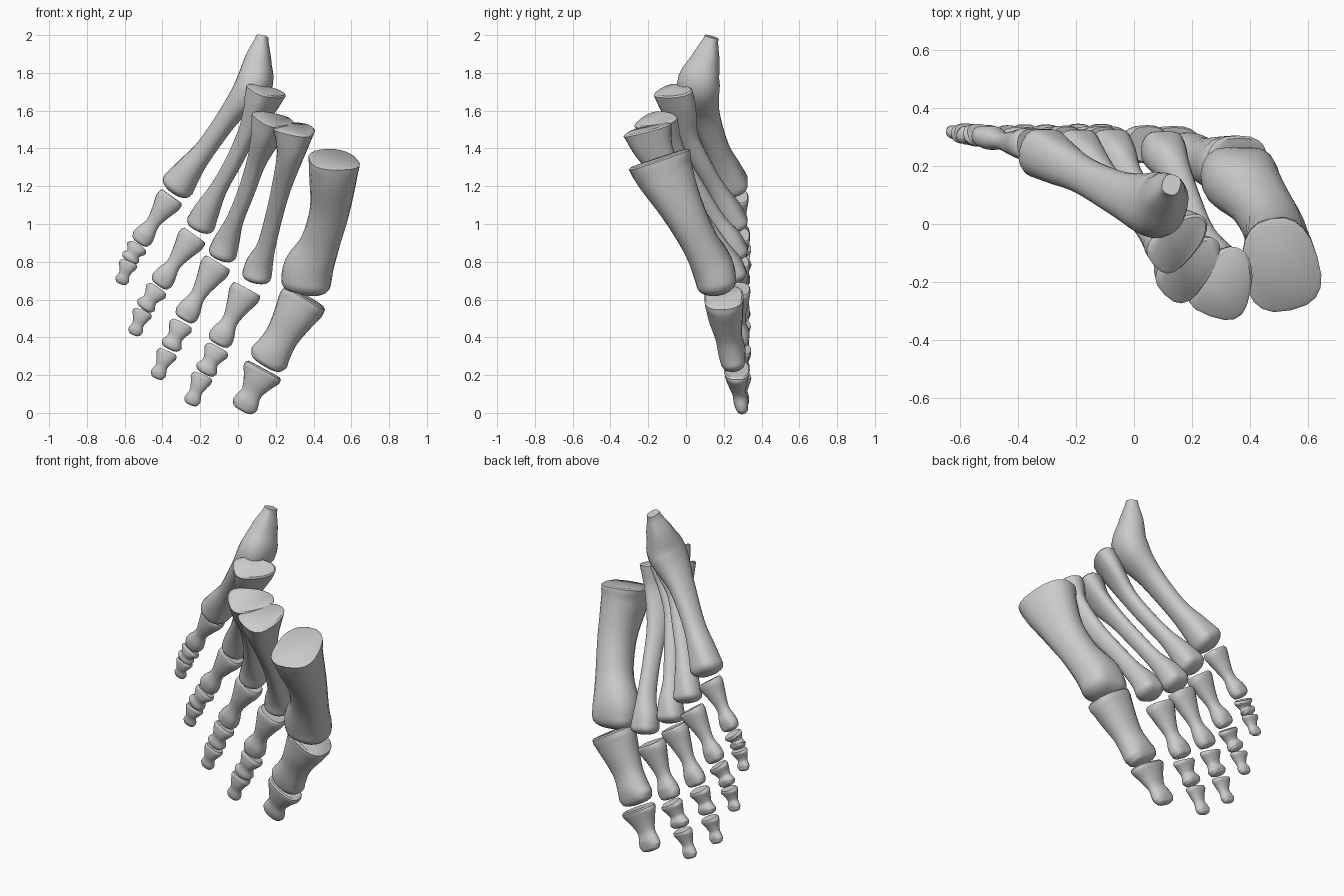
import bpy, bmesh, math
from mathutils import Vector

if "Cube" in bpy.data.objects:
    bpy.data.objects.remove(bpy.data.objects["Cube"])

SIDES = 20
STEPS = 4


def spline(a, b, c, d, t):
    return 0.5 * (2*b + (c - a)*t + (2*a - 5*b + 4*c - d)*t*t + (3*b - a - 3*c + d)*t**3)


def smooth_stations(st):
    # Catmull-Rom through the (x, y, z, half width, half depth) stations
    p = [st[0]] + list(st) + [st[-1]]
    out = []
    for i in range(1, len(p) - 2):
        for s in range(STEPS):
            out.append([spline(*(p[i + k][j] for k in (-1, 0, 1, 2)), s / STEPS) for j in range(5)])
    return out + [list(st[-1])]


def bone(name, st, roll=0, wedge=0.0, dome=0.04, cap=0.008, notch=0.16):
    """Loft elliptical rings from the proximal base to a domed distal head."""
    pts = smooth_stations(st)
    n = len(pts)
    centres = [Vector(p[:3]) for p in pts]
    rings = []
    for i, p in enumerate(pts):
        t = (centres[min(i + 1, n - 1)] - centres[max(i - 1, 0)]).normalized()
        rings.append((centres[i], t, p[3], p[4], i / (n - 1)))
    # lightly bevelled base facet
    c, t, a, b, _ = rings[0]
    rings.insert(0, (c - t * cap, t, a * 0.9, b * 0.92, 0))
    # rounded head
    c, t, a, b, _ = rings[-1]
    for k in range(1, 5):
        ang = k * math.radians(19)
        f = math.cos(ang)
        rings.append((c + t * dome * math.sin(ang), t, a * f ** 0.7, b * f, 1))
    bm = bmesh.new()
    loops = []
    for c, t, a, b, u in rings:
        r = math.radians(roll) * (1 - u)
        d = Vector((math.sin(r), math.cos(r), 0))
        d = (d - t * d.dot(t)).normalized()
        w = d.cross(t)
        power = 0.78 if u < 0.15 else 0.9
        loop = []
        for k in range(SIDES):
            th = 2 * math.pi * k / SIDES
            cs, sn = math.cos(th), math.sin(th)
            x = math.copysign(abs(cs) ** power, cs) * (1 - wedge * (1 - u) * sn)
            y = math.copysign(abs(sn) ** power, sn)
            # plantar groove between the two condyles
            if sn > 0:
                y *= 1 - notch * max(0, u - 0.7) / 0.3 * sn ** 6
            loop.append(bm.verts.new(c + w * a * x + d * b * y))
        loops.append(loop)
    for l0, l1 in zip(loops, loops[1:]):
        for k in range(SIDES):
            j = (k + 1) % SIDES
            bm.faces.new((l0[k], l0[j], l1[j], l1[k]))
    bm.faces.new(loops[0][::-1])
    bm.faces.new(loops[-1])
    bmesh.ops.recalc_face_normals(bm, faces=bm.faces)
    me = bpy.data.meshes.new(name)
    bm.to_mesh(me)
    bm.free()
    ob = bpy.data.objects.new(name, me)
    bpy.context.collection.objects.link(ob)
    bpy.ops.object.select_all(action='DESELECT')
    ob.select_set(True)
    bpy.context.view_layer.objects.active = ob
    bpy.ops.object.shade_smooth_by_angle(angle=math.radians(40))
    return ob


def phalanx(name, p0, p1, s0, s1, waist=0.58, dome=0.02):
    """Toe bone: flared base, narrow waist, knuckle end."""
    p0, p1 = Vector(p0), Vector(p1)
    st = []
    for t, f in ((0, 0.95), (0.12, 1), (0.32, (1 + waist) / 2), (0.6, waist),
                 (0.82, 0.88), (0.94, 1), (1, 0.92)):
        c = p0.lerp(p1, t)
        c.y -= 0.008 * math.sin(math.pi * t)
        w = s0[0] + (s1[0] - s0[0]) * t
        d = s0[1] + (s1[1] - s0[1]) * t
        st.append((*c, w * f, d * min(1, f + 0.08)))
    return bone(name, st, dome=dome, notch=0.2)


# Metatarsals
bone("metatarsal_1", [
    (.505, -.14, 1.34, .13, .17), (.50, -.11, 1.26, .125, .155), (.485, -.02, 1.08, .105, .115),
    (.435, .075, .90, .105, .10), (.375, .145, .77, .132, .115), (.36, .17, .69, .132, .115)],
    roll=-12, wedge=.12, dome=.065)
bone("metatarsal_2", [
    (.31, -.20, 1.50, .10, .13), (.29, -.16, 1.38, .068, .10), (.235, -.05, 1.20, .05, .06),
    (.19, .07, 1.03, .045, .05), (.15, .17, .88, .05, .055), (.115, .23, .79, .072, .07),
    (.10, .255, .73, .078, .08)], roll=20, wedge=.35)
bone("metatarsal_3", [
    (.195, -.15, 1.55, .085, .13), (.155, -.11, 1.45, .062, .10), (.10, -.03, 1.32, .046, .06),
    (.05, .06, 1.18, .043, .05), (-.015, .16, 1.02, .045, .05), (-.055, .23, .92, .066, .068),
    (-.08, .262, .85, .076, .08)], roll=45, wedge=.35)
bone("metatarsal_4", [
    (.155, -.06, 1.70, .075, .12), (.115, -.03, 1.60, .062, .10), (.05, .01, 1.47, .046, .06),
    (-.02, .08, 1.33, .043, .05), (-.10, .16, 1.19, .045, .05), (-.16, .225, 1.08, .066, .068),
    (-.195, .262, 1.005, .078, .08)], roll=50, wedge=.3)
bone("metatarsal_5", [
    (.125, .13, 1.97, .035, .04), (.105, .10, 1.86, .072, .08), (.08, .065, 1.73, .095, .115),
    (-.04, .10, 1.58, .06, .08), (-.17, .165, 1.40, .055, .065), (-.25, .21, 1.30, .07, .08),
    (-.315, .25, 1.21, .09, .095)], roll=20, dome=.05, cap=.022)

# Big toe
phalanx("toe_1_proximal", (.355, .20, .61), (.155, .255, .275), (.13, .105), (.105, .07), .78, .03)
phalanx("toe_1_distal", (.135, .27, .225), (.03, .30, .03), (.11, .068), (.068, .035), .66, .022)

# Smaller toes: joints from the knuckle to the tip
toes = {
    2: [((.045, .275, .65), (-.10, .295, .38)), ((-.11, .30, .335), (-.17, .30, .225)),
        ((-.19, .305, .19), (-.245, .31, .06))],
    3: [((-.11, .275, .79), (-.28, .298, .51)), ((-.30, .30, .465), (-.355, .30, .355)),
        ((-.375, .305, .315), (-.425, .31, .20))],
    4: [((-.235, .28, .935), (-.41, .298, .69)), ((-.43, .30, .65), (-.49, .30, .565)),
        ((-.505, .305, .53), (-.545, .31, .43))],
    5: [((-.355, .275, 1.14), (-.515, .305, .915)), ((-.535, .308, .875), (-.57, .31, .82)),
        ((-.58, .312, .79), (-.615, .32, .70))],
}
sizes = [((.084, .064), (.064, .045)), ((.066, .045), (.058, .04)), ((.058, .04), (.042, .027))]
for n, joints in toes.items():
    k = 1.03 - 0.05 * (n - 2)
    for part, (p0, p1), (s0, s1) in zip(("proximal", "middle", "distal"), joints, sizes):
        phalanx(f"toe_{n}_{part}", p0, p1, [v * k for v in s0], [v * k for v in s1],
                .58 if part == "proximal" else .68)
